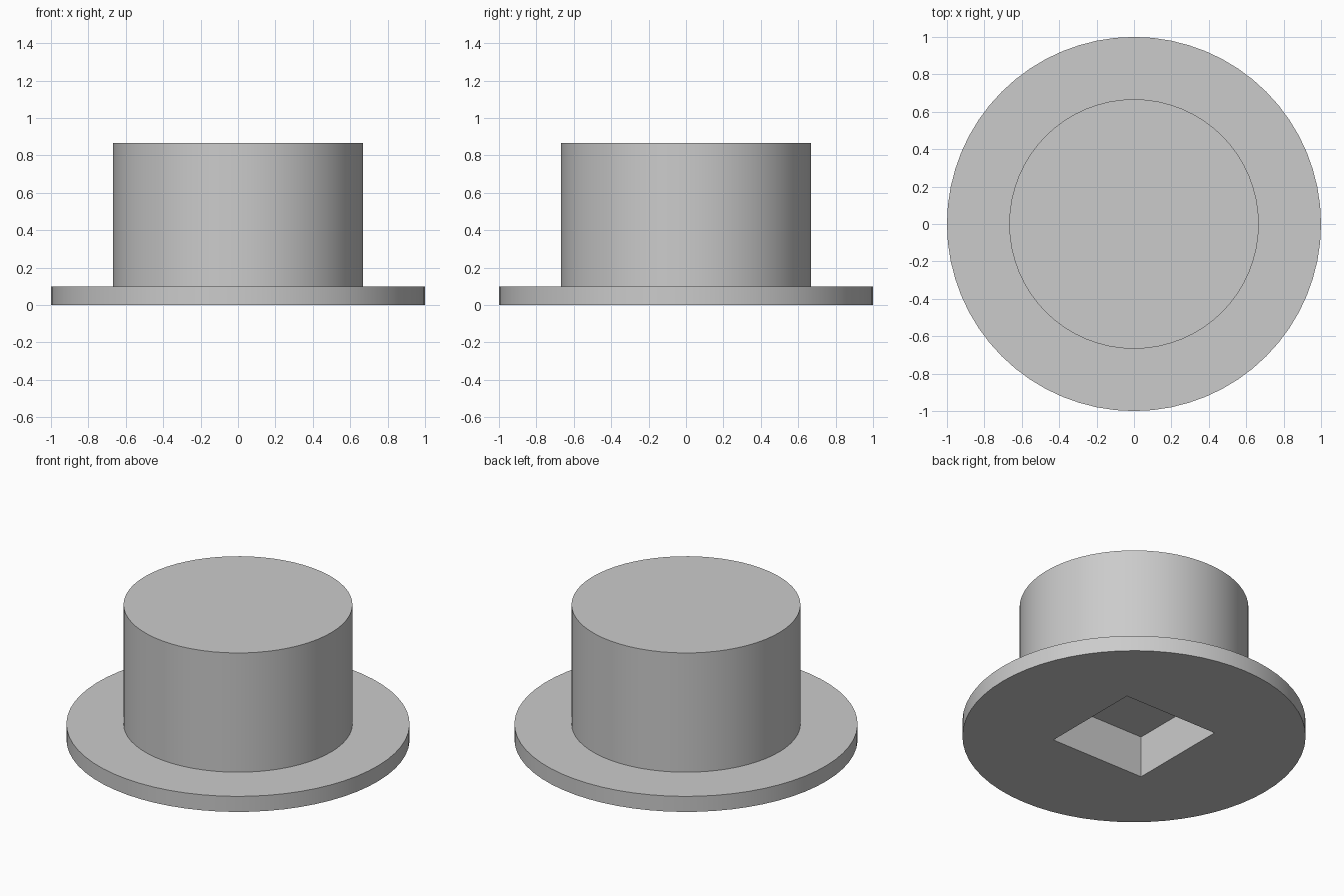
import bpy
import bmesh
from math import radians, tau

SEGMENTS = 64
FLANGE_R, FLANGE_H = 1.0, 0.1
BODY_R, TOTAL_H = 0.667, 0.867
SOCKET_W, SOCKET_D = 0.667, 0.267

cube = bpy.data.objects.get("Cube")
if cube:
    bpy.data.objects.remove(cube, do_unlink=True)

# Plain grey material
grey = bpy.data.materials.new("light_grey")
grey.use_nodes = True
colour = (0.6, 0.6, 0.6, 1)
grey.diffuse_color = colour
grey.node_tree.nodes["Principled BSDF"].inputs["Base Color"].default_value = colour


def add_object(name, bm):
    bmesh.ops.recalc_face_normals(bm, faces=bm.faces)
    mesh = bpy.data.meshes.new(name)
    bm.to_mesh(mesh)
    bm.free()
    mesh.materials.append(grey)
    obj = bpy.data.objects.new(name, mesh)
    bpy.context.collection.objects.link(obj)
    return obj


# Flange and round body turned from one stepped profile, then capped
bm = bmesh.new()
profile = [(FLANGE_R, 0), (FLANGE_R, FLANGE_H), (BODY_R, FLANGE_H), (BODY_R, TOTAL_H)]
verts = [bm.verts.new((r, 0, z)) for r, z in profile]
edges = [bm.edges.new(pair) for pair in zip(verts, verts[1:])]
bmesh.ops.spin(bm, geom=verts + edges, cent=(0, 0, 0), axis=(0, 0, 1),
               angle=tau, steps=SEGMENTS, use_merge=True)
bmesh.ops.remove_doubles(bm, verts=bm.verts, dist=1e-4)
bmesh.ops.holes_fill(bm, edges=[e for e in bm.edges if e.is_boundary], sides=0)
plug = add_object("flanged_plug", bm)

# Square socket cut up into the underside
bm = bmesh.new()
bmesh.ops.create_cube(bm, size=1)
bmesh.ops.scale(bm, vec=(SOCKET_W, SOCKET_W, 2 * SOCKET_D), verts=bm.verts)
cutter = add_object("socket_cutter", bm)
cutter.hide_render = True

cut = plug.modifiers.new("square_socket", "BOOLEAN")
cut.operation = "DIFFERENCE"
cut.solver = "EXACT"
cut.object = cutter

bpy.ops.object.select_all(action="DESELECT")
plug.select_set(True)
bpy.context.view_layer.objects.active = plug
bpy.ops.object.modifier_apply(modifier=cut.name)
bpy.data.objects.remove(cutter, do_unlink=True)

# Smooth round walls, crisp rims
bpy.ops.object.shade_smooth_by_angle(angle=radians(30))
